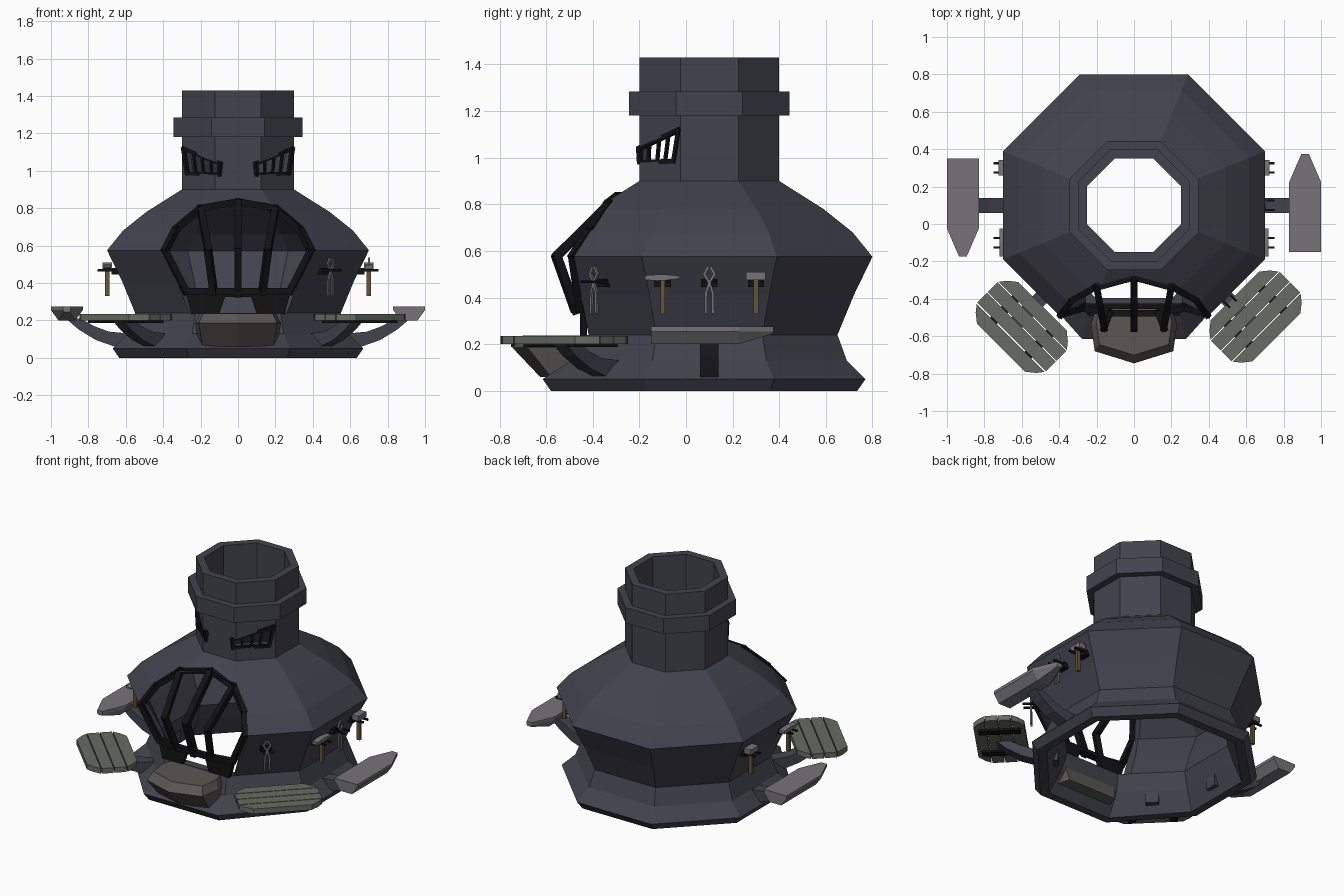
import bpy, bmesh
from math import pi, cos, radians
from mathutils import Matrix, Vector

if "Cube" in bpy.data.objects:
    bpy.data.objects.remove(bpy.data.objects["Cube"])

def material(name, rgb):
    m = bpy.data.materials.new(name)
    m.diffuse_color = (*rgb, 1)
    m.use_nodes = True
    m.node_tree.nodes["Principled BSDF"].inputs["Base Color"].default_value = m.diffuse_color
    return m

IRON = material("dark_iron", (0.055, 0.055, 0.075))
BLACK = material("black_iron", (0.006, 0.006, 0.007))
STEEL = material("steel", (0.18, 0.175, 0.185))
SLAT = material("slat_grey", (0.14, 0.15, 0.125))
STONE = material("stone", (0.1, 0.095, 0.085))
WOOD = material("wood", (0.13, 0.09, 0.035))

T = Matrix.Translation
CY = 0.1                                     # furnace axis in y
FRONT = Matrix.Rotation(pi / 2, 4, 'X')      # (u, v, w) -> (u, -w, v)
SIDE = Matrix(((0, 0, 1, 0), (1, 0, 0, 0), (0, 1, 0, 0), (0, 0, 0, 1)))  # -> (w, u, v)

def radial(deg):
    return T((0, CY, 0)) @ Matrix.Rotation(radians(deg), 4, 'Z')

def loft(bm, rings, M=Matrix(), closed=False):
    vs = [[bm.verts.new(M @ Vector(p)) for p in r] for r in rings]
    pairs = list(zip(vs, vs[1:])) + ([(vs[-1], vs[0])] if closed else [])
    for a, b in pairs:
        n = len(a)
        for i in range(n):
            bm.faces.new((a[i], a[(i + 1) % n], b[(i + 1) % n], b[i]))
    if not closed:
        bm.faces.new(vs[0][::-1])
        bm.faces.new(vs[-1])

def prism(bm, pts, d0, d1, M=Matrix()):
    loft(bm, [[(x, y, d) for x, y in pts] for d in (d0, d1)], M)

def box(bm, lo, hi, M=Matrix()):
    prism(bm, [(lo[0], lo[1]), (hi[0], lo[1]), (hi[0], hi[1]), (lo[0], hi[1])], lo[2], hi[2], M)

def beam(bm, p, q, w, M=Matrix()):
    p, q = Vector(p), Vector(q)
    d = q - p
    R = T((p + q) / 2) @ d.to_track_quat('Z', 'X').to_matrix().to_4x4()
    h, l = w / 2, d.length / 2 + w * 0.3
    box(bm, (-h, -h, -l), (h, h, l), M @ R)

def path(bm, pts, w, M=Matrix()):
    for p, q in zip(pts, pts[1:]):
        beam(bm, p, q, w, M)

def finish(bm, name, mat):
    bmesh.ops.recalc_face_normals(bm, faces=bm.faces)
    me = bpy.data.meshes.new(name)
    bm.to_mesh(me)
    bm.free()
    me.materials.append(mat)
    ob = bpy.data.objects.new(name, me)
    bpy.context.collection.objects.link(ob)
    return ob

# Furnace shell: octagonal rings, outer profile up and inner profile down (apothem, z)
OUTER = [(.635, 0), (.67, .05), (.59, .13), (.55, .24), (.62, .41), (.7, .575), (.615, .68),
         (.49, .78), (.3, .9), (.3, 1.18), (.345, 1.18), (.345, 1.285), (.3, 1.285), (.3, 1.43)]
INNER = [(.25, 1.43), (.25, .875), (.44, .75), (.56, .66), (.645, .57), (.565, .41),
         (.495, .24), (.53, .13), (.58, 0)]

def octagon(a, z):
    ring = []
    for i in range(8):
        v = Matrix.Rotation((i + .5) * pi / 4, 3, 'Z') @ Vector((a / cos(pi / 8), 0, 0))
        shift = .045 if z < .1 and i in (5, 6) else 0     # skirt reaches further forward
        ring.append((v.x, v.y + CY - shift, z))
    return ring

bm = bmesh.new()
loft(bm, [octagon(a, z) for a, z in OUTER + INNER], closed=True)
furnace = finish(bm, "furnace_body", IRON)

def cut(target, bm):
    cutter = finish(bm, "cutter", IRON)
    cutter.hide_render = True
    mod = target.modifiers.new("cut", 'BOOLEAN')
    mod.object, mod.solver = cutter, 'EXACT'
    bpy.context.view_layer.objects.active = target
    bpy.ops.object.modifier_apply(modifier=mod.name)
    bpy.data.objects.remove(cutter)

# Mouth opening
half = [(.26, .24), (.39, .575), (.33, .69), (.2, .8), (0, .835)]
bm = bmesh.new()
prism(bm, half + [(-x, z) for x, z in half[-2::-1]], .1, .9, FRONT)
cut(furnace, bm)

# Eye openings on the diagonal chimney faces
EYE = [(.115, 1.12), (-.145, 1.04), (-.14, .98), (.085, .985)]
eyes = [(-45, 1), (-135, -1)]
for deg, s in eyes:
    bm = bmesh.new()
    prism(bm, [(s * u, z) for u, z in EYE], .17, .4, radial(deg) @ SIDE)
    cut(furnace, bm)

# Eye frames with cross bars
bm = bmesh.new()
for deg, s in eyes:
    M = radial(deg) @ SIDE
    P = [Vector((s * u, z, .297 if u > -.124 else .28)) for u, z in EYE]
    path(bm, P + [P[0]], .02, M)
    for t in (.27, .5, .75):
        beam(bm, P[0].lerp(P[1], t), P[3].lerp(P[2], t), .013, M)
finish(bm, "eye_grilles", BLACK)

# Mouth grille: rim following the shell, plus bent bars
def on_shell(x, z, inset=.015):
    for (a0, z0), (a1, z1) in zip(OUTER, OUTER[1:]):
        if z0 <= z <= z1:
            a = a0 + (a1 - a0) * (z - z0) / (z1 - z0)
            break
    return (x, CY - min(a, a * 2 ** .5 - abs(x)) + inset, z)

bm = bmesh.new()
for s in (-1, 1):
    path(bm, [on_shell(s * x, z) for x, z in [(.275, .35)] + half[1:]], .034)
    path(bm, [on_shell(s * .2, .8), on_shell(s * .16, .575, .045), on_shell(s * .13, .35, .02)], .036)
path(bm, [on_shell(0, .83), (0, -.555, .58), (0, -.47, .34)], .04)
path(bm, [on_shell(x, .355, .02) for x in (-.275, -.13, .13, .275)], .034)
finish(bm, "mouth_grille", BLACK)

# Notched plate below the grille
bm = bmesh.new()
edge = [(.28, .35), (.25, .235), (.1, .235), (.07, .325)]
prism(bm, edge + [(-x, z) for x, z in edge[::-1]], .425, .455, FRONT)
finish(bm, "lower_jaw_plate", BLACK)

# Hearth lip in front of the mouth
bm = bmesh.new()
lip = [(-.2, -.43), (.2, -.43), (.23, -.54), (.21, -.68), (0, -.745), (-.21, -.68), (-.23, -.54)]
loft(bm, [[(x, y, .06) for x, y in [(x * .9, y * .72 - .09) for x, y in lip]],
          [(x, y, .185) for x, y in lip],
          [(x * .88, y * .86 - .06, .237) for x, y in lip]])
finish(bm, "hearth_lip", STONE)

# Curved brackets
ARM = [(.53, .05), (.66, .06), (.76, .095), (.85, .15), (.92, .21), (.84, .21),
       (.77, .17), (.69, .14), (.53, .125)]
for deg, name in ((0, "right"), (180, "left"), (-45, "front_right"), (-135, "front_left")):
    bm = bmesh.new()
    prism(bm, ARM, -.04, .04, radial(deg) @ FRONT)
    finish(bm, name + "_bracket", IRON)

# Anvils: block tapering into a horn
for deg, name in ((0, "right_anvil"), (180, "left_anvil")):
    bm = bmesh.new()
    rings = []
    for y, top, low, zb in ((-.25, .085, .045, .2), (.125, .085, .045, .2), (.275, .02, .015, .245)):
        rings.append([(.915 + x, y, z) for x, z in
                      ((-top, .275), (top, .275), (top, .255), (low, zb), (-low, zb), (-top, .255))])
    loft(bm, rings, radial(deg))
    finish(bm, name, STEEL)

# Slatted round-cornered tables
for x, y, deg, name in ((.65, -.495, 45, "right_slat_table"), (-.6, -.55, -45, "left_slat_table")):
    M = T((x, y, 0)) @ Matrix.Rotation(radians(deg), 4, 'Z')
    reach = lambda v: .26 - .075 * max(0, (abs(v) - .075) / .08) ** 1.5
    bm = bmesh.new()
    for i in range(4):
        vs = [-.157 + i * .08 + k * .037 for k in range(3)]
        prism(bm, [(reach(v), v) for v in vs] + [(-reach(v), v) for v in vs[::-1]], .2, .235, M)
    finish(bm, name, SLAT)
    bm = bmesh.new()
    for u in (-.13, .13):
        box(bm, (u - .025, -.13, .187), (u + .025, .13, .201), M)
    finish(bm, name + "_battens", BLACK)

# Hanging tools with hooks
def hook(bm, M):
    box(bm, (.63, -.035, .445), (.675, .035, .48), M)
    for y in (-.025, .025):
        box(bm, (.65, y - .006, .462), (.75, y + .006, .474), M)

def hammer(M, name, pick):
    bm = bmesh.new()
    box(bm, (.688, -.01, .33), (.712, .01, .49), M)
    finish(bm, name + "_handle", WOOD)
    bm = bmesh.new()
    if pick:
        prism(bm, [(-.075, .475), (0, .472), (.075, .482), (.075, .492), (0, .5), (-.075, .495)],
              .68, .72, M @ SIDE)
    else:
        box(bm, (.675, -.042, .475), (.725, .042, .51), M)
    finish(bm, name + "_head", STEEL)

def tongs(M, name):
    bm = bmesh.new()
    for s in (-1, 1):
        path(bm, [(.7, s * .006, .53), (.7, s * .022, .5), (.7, 0, .465),
                  (.7, -s * .014, .42), (.7, -s * .016, .335)], .011, M)
    finish(bm, name, STEEL)

bm = bmesh.new()
for deg, off, kind in ((0, -.2, "pick"), (0, 0, "tongs"), (0, .2, "sledge"), (-45, 0, "tongs"),
                       (180, -.2, "sledge"), (180, .2, "pick")):
    M = radial(deg) @ T((0, off, 0))
    hook(bm, M)
    if kind == "tongs":
        tongs(M, "tongs")
    else:
        hammer(M, kind, kind == "pick")
finish(bm, "tool_hooks", BLACK)
